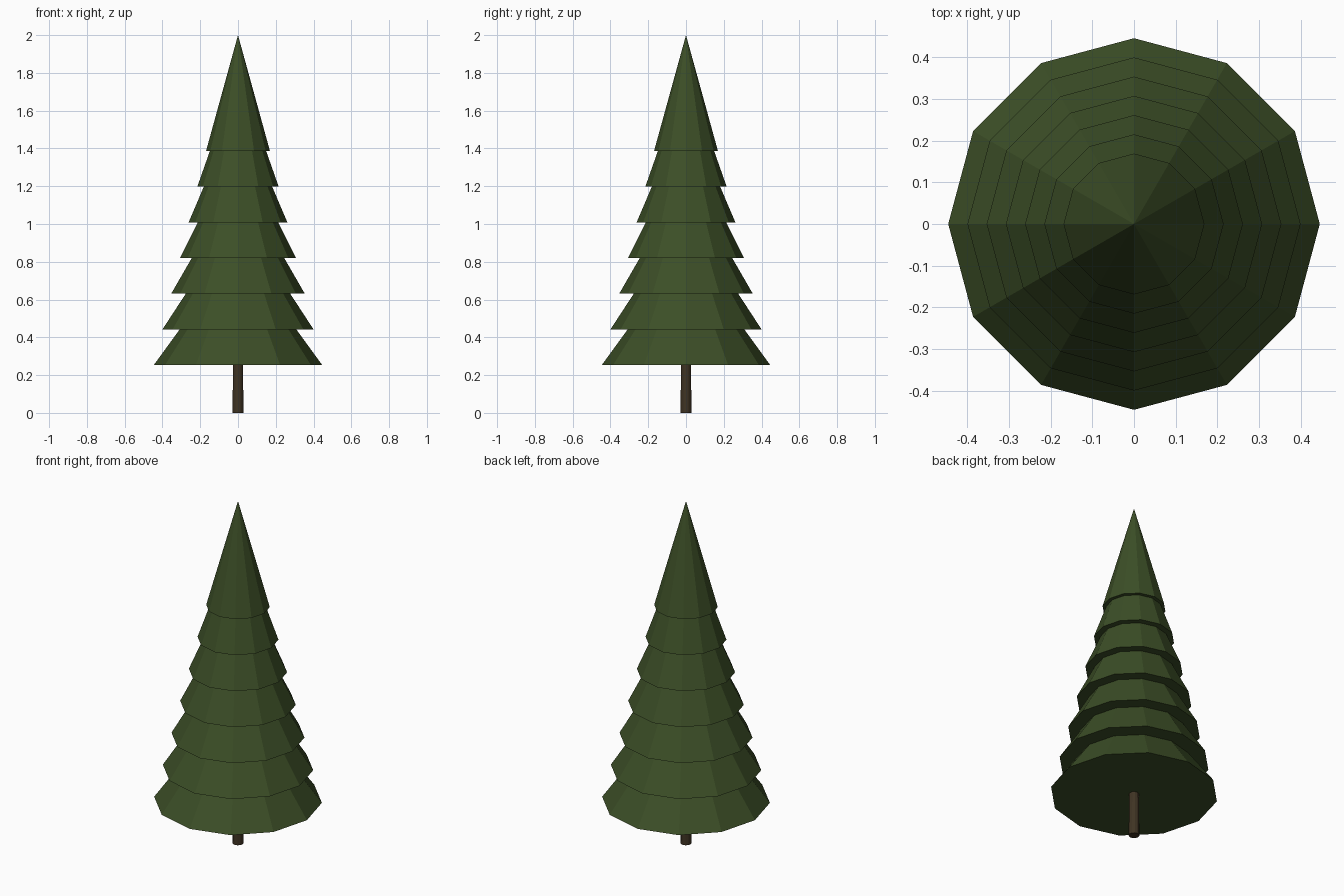
import bpy

if "Cube" in bpy.data.objects:
    bpy.data.objects.remove(bpy.data.objects["Cube"])


def material(name, rgb):
    m = bpy.data.materials.new(name)
    m.diffuse_color = (*rgb, 1.0)
    m.use_nodes = True
    m.node_tree.nodes["Principled BSDF"].inputs["Base Color"].default_value = m.diffuse_color
    return m


green = material("needle green", (0.045, 0.077, 0.020))
brown = material("bark brown", (0.050, 0.034, 0.017))


def cone(name, sides, r_bottom, r_top, z, height, mat):
    """Upright cone standing on height z, with a corner on the x axis."""
    bpy.ops.mesh.primitive_cone_add(vertices=sides, radius1=r_bottom, radius2=r_top,
                                    depth=height, location=(0, 0, z + height / 2))
    obj = bpy.context.object
    obj.name = name
    obj.data.materials.append(mat)
    return obj


# Slightly tapered trunk, ending inside the lowest branches
cone("trunk", 12, 0.029, 0.025, 0.0, 0.40, brown)

# Seven overlapping branch tiers, equally tall and narrowing upwards
TIERS = 7
TIER_HEIGHT = 0.613
for i in range(TIERS):
    t = i / (TIERS - 1)
    radius = 0.446 + (0.169 - 0.446) * t
    base = 0.253 + (1.387 - 0.253) * t
    cone(f"branch_tier_{i + 1}", 12, radius, 0.0, base, TIER_HEIGHT, green)
